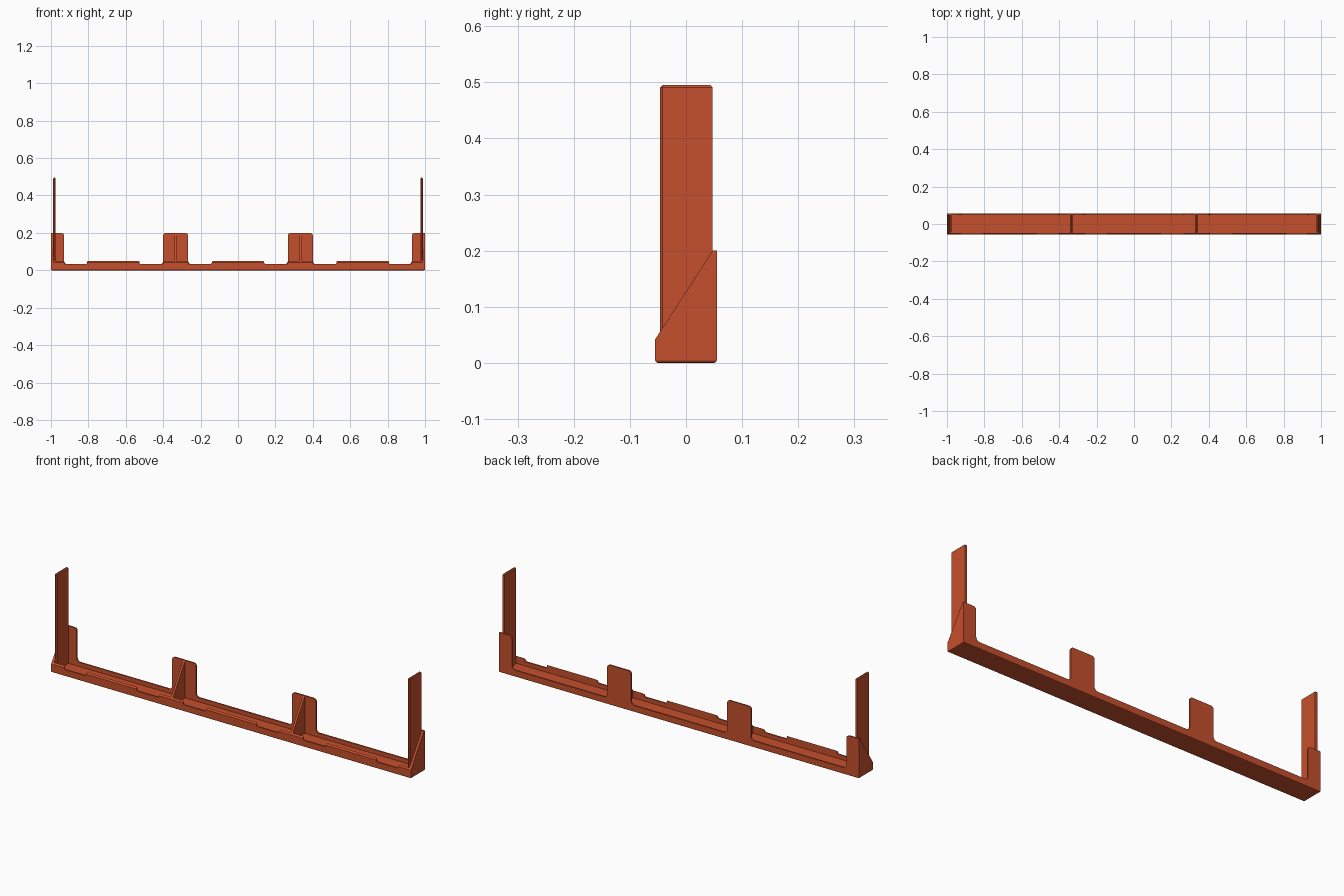
import bpy, bmesh, math

if "Cube" in bpy.data.objects:
    bpy.data.objects.remove(bpy.data.objects["Cube"])

mat = bpy.data.materials.new("burnt orange")
mat.diffuse_color = (0.56, 0.078, 0.025, 1)
mat.use_nodes = True
mat.node_tree.nodes["Principled BSDF"].inputs["Base Color"].default_value = mat.diffuse_color

W, D = 1.0, 0.055          # half length, half depth
T, END_T = 0.0075, 0.012   # long wall and end wall thickness
FLOOR, LOW = 0.012, 0.033  # floor top, low rim height
INNER = W - END_T


def finish(name, bm):
    bmesh.ops.recalc_face_normals(bm, faces=bm.faces)
    me = bpy.data.meshes.new(name)
    bm.to_mesh(me)
    bm.free()
    me.materials.append(mat)
    ob = bpy.data.objects.new(name, me)
    bpy.context.collection.objects.link(ob)
    return ob


def prism(points, offset):
    """Extrude a closed 3D outline by an offset."""
    bm = bmesh.new()
    face = bm.faces.new([bm.verts.new(p) for p in points])
    ext = bmesh.ops.extrude_face_region(bm, geom=[face])
    verts = [g for g in ext["geom"] if isinstance(g, bmesh.types.BMVert)]
    bmesh.ops.translate(bm, vec=offset, verts=verts)
    return bm


def arc(cx, cz, r, a0, a1, n=4):
    return [(cx + r * math.cos(math.radians(a0 + (a1 - a0) * i / n)),
             cz + r * math.sin(math.radians(a0 + (a1 - a0) * i / n)))
            for i in range(n + 1)]


def rim_profile(spans, high, rb, rt):
    """Wall outline with rounded raised tabs over the given x spans."""
    pts = [(-INNER, FLOOR)]
    for a, b in spans:
        if a <= -INNER:
            pts.append((-INNER, high))
        else:
            pts += arc(a - rb, LOW + rb, rb, -90, 0)
            pts += arc(a + rt, high - rt, rt, 180, 90)
        if b >= INNER:
            pts.append((INNER, high))
        else:
            pts += arc(b - rt, high - rt, rt, 90, 0)
            pts += arc(b + rb, LOW + rb, rb, 180, 270)
    return pts + [(INNER, FLOOR)]


# Base slab with chamfered underside
bm = bmesh.new()
bmesh.ops.create_cube(bm, size=1)
for v in bm.verts:
    v.co = (v.co.x * 2 * W, v.co.y * 2 * D, (v.co.z + 0.5) * FLOOR)
bottom = [e for e in bm.edges if all(v.co.z < 0.001 for v in e.verts)]
bmesh.ops.bevel(bm, geom=bottom, offset=0.005, segments=2, profile=0.5, affect='EDGES')
finish("base", bm)

# Back wall with tall tabs
tabs = [(-INNER, -0.93), (-0.40, -0.267), (0.267, 0.40), (0.93, INNER)]
outline = rim_profile(tabs, 0.2, 0.018, 0.014)
finish("back_wall", prism([(x, D, z) for x, z in outline], (0, -T, 0)))

# Front lip with low raised sections, its top sloping down outwards
bumps = sorted(tabs + [(c - 0.14, c + 0.14) for c in (-0.667, 0, 0.667)])
outline = rim_profile(bumps, 0.049, 0.009, 0.005)
bm = prism([(x, -D, z) for x, z in outline], (0, T, 0))
for v in bm.verts:
    if v.co.y < -D + 0.001:
        v.co.z = min(v.co.z, 0.042)
finish("front_lip", bm)

# Sloped end walls
side = [(-D, FLOOR), (D, FLOOR), (D, 0.2), (D - T, 0.2), (-D, 0.042)]
for s, label in ((-1, "left"), (1, "right")):
    finish(label + "_end_wall", prism([(s * W, y, z) for y, z in side], (-s * END_T, 0, 0)))

# Triangular divider ribs
rib = [(-D + T, FLOOR), (D - T, FLOOR), (D - T, 0.198), (-D + T, 0.049)]
for s, label in ((-1, "left"), (1, "right")):
    finish(label + "_divider", prism([(s * 0.333 - 0.0055, y, z) for y, z in rib], (0.011, 0, 0)))

# Tall end posts with chamfered front and top edges
for s, label in ((-1, "left"), (1, "right")):
    post = [(-0.046, FLOOR), (D - T, FLOOR), (D - T, 0.495), (-0.046, 0.495)]
    bm = prism([(s * INNER, y, z) for y, z in post], (-s * 0.013, 0, 0))
    edges = [e for e in bm.edges
             if all(v.co.z > 0.49 for v in e.verts) or all(v.co.y < -0.04 for v in e.verts)]
    edges = [e for e in edges if not all(v.co.z < 0.02 for v in e.verts)]
    bmesh.ops.bevel(bm, geom=edges, offset=0.004, segments=1, affect='EDGES')
    finish(label + "_post", bm)
